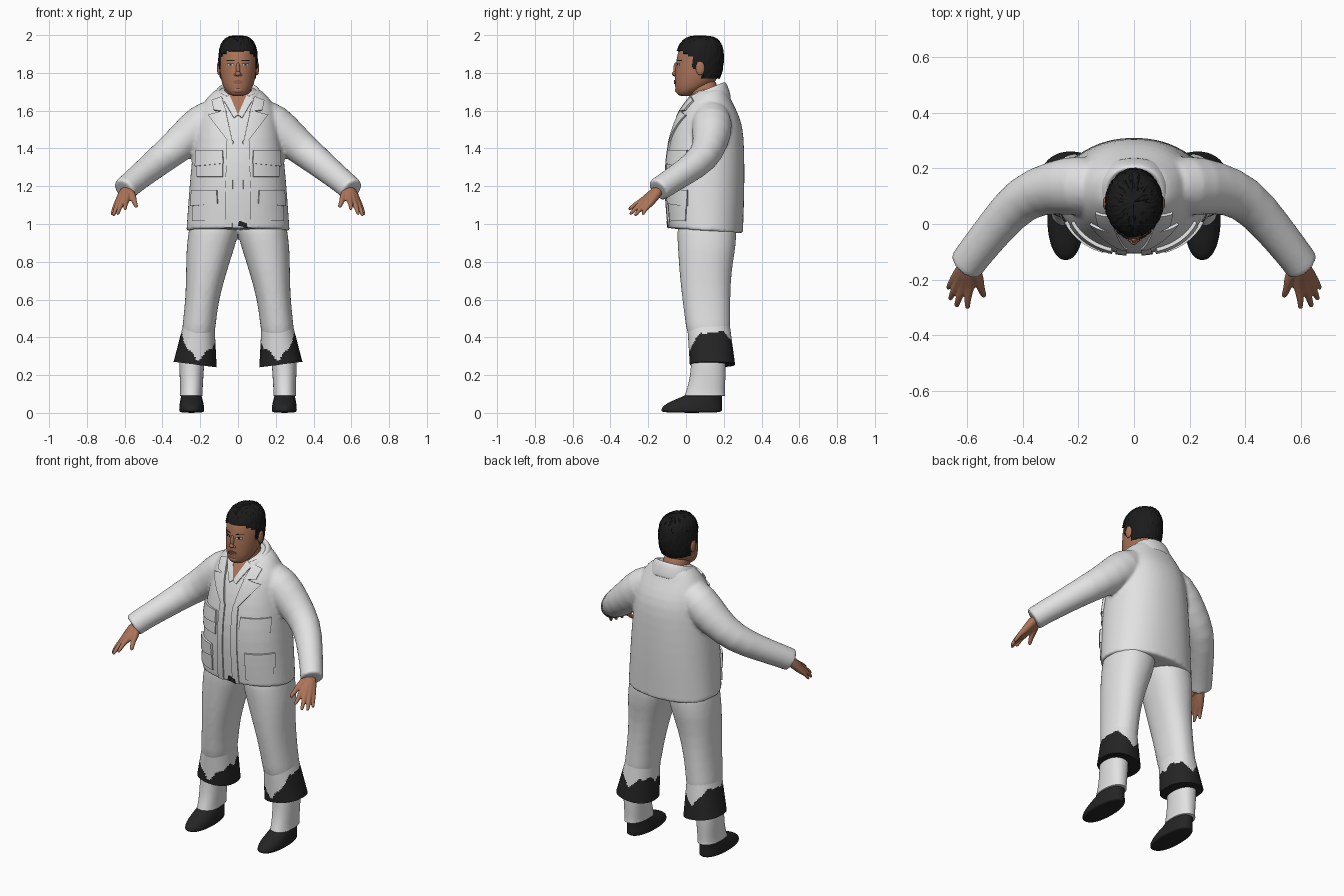
import bpy, bmesh, math, random
from mathutils import Vector
from mathutils.bvhtree import BVHTree

random.seed(4)
if bpy.data.objects.get("Cube"):
    bpy.data.objects.remove(bpy.data.objects["Cube"])
made = []


def material(name, *rgb):
    m = bpy.data.materials.new(name)
    m.use_nodes = True
    m.diffuse_color = (*rgb, 1)
    m.node_tree.nodes["Principled BSDF"].inputs["Base Color"].default_value = (*rgb, 1)
    return m


WHITE = material("white cloth", .76, .76, .76)
DARK = material("dark cloth", .018, .018, .018)
HAIR = material("black hair", .011, .011, .011)
SKIN = material("brown skin", .41, .175, .1)
LIPS = material("lip brown", .31, .115, .075)
EYE = material("eye white", .6, .57, .53)


def skin_rings(bm, rings, closed=True, caps=True):
    rows = [[bm.verts.new(p) for p in r] for r in rings]
    n = len(rows[0])
    for a, b in zip(rows, rows[1:]):
        for i in range(n if closed else n - 1):
            j = (i + 1) % n
            bm.faces.new((a[i], a[j], b[j], b[i]))
    if caps:
        bm.faces.new(rows[0])
        bm.faces.new(rows[-1])


def oval(z, cy, rx, ry, cx=0, tilt=0, gap=0, n=32, power=.9):
    # horizontal ring, starting at the front; gap leaves the front open
    pts = []
    for i in range(n):
        t = gap + (2 * math.pi - 2 * gap) * i / (n - 1 if gap else n)
        s, c = math.sin(t), math.cos(t)
        x = rx * math.copysign(abs(s) ** power, s)
        y = -ry * math.copysign(abs(c) ** power, c)
        pts.append((cx + x, cy + y, z + tilt * y))
    return pts


def tube(bm, path, n=16):
    # round limb along points (x, y, z, radius)
    pts = [Vector(p[:3]) for p in path]
    rings = []
    for i, p in enumerate(pts):
        d = (pts[min(i + 1, len(pts) - 1)] - pts[max(i - 1, 0)]).normalized()
        u = d.cross(Vector((0, 0, 1))).normalized()
        v = d.cross(u)
        rings.append([p + path[i][3] * (u * math.cos(a) + v * math.sin(a))
                      for a in (2 * math.pi * k / n for k in range(n))])
    skin_rings(bm, rings)


def finish(name, bm, mat, mods=()):
    bmesh.ops.recalc_face_normals(bm, faces=bm.faces)
    me = bpy.data.meshes.new(name)
    bm.to_mesh(me)
    bm.free()
    ob = bpy.data.objects.new(name, me)
    bpy.context.collection.objects.link(ob)
    for kind, settings in mods:
        m = ob.modifiers.new(kind, kind)
        for k, v in settings.items():
            setattr(m, k, v)
    bpy.context.view_layer.update()
    dg = bpy.context.evaluated_depsgraph_get()
    baked = bpy.data.meshes.new_from_object(ob.evaluated_get(dg))
    ob.modifiers.clear()
    ob.data = baked
    baked.materials.clear()
    baked.materials.append(mat)
    made.append(ob)
    return ob


SUB = [("SUBSURF", {"levels": 2})]


def fuse(voxel, smooth):
    return [("SUBSURF", {"levels": 1}), ("REMESH", {"mode": "VOXEL", "voxel_size": voxel}),
            ("SMOOTH", {"factor": .5, "iterations": smooth})]


def loft(name, rings, mat, **kw):
    bm = bmesh.new()
    skin_rings(bm, [oval(*r, **kw) for r in rings])
    return finish(name, bm, mat, SUB)


def tree(ob):
    return BVHTree.FromPolygons([v.co for v in ob.data.vertices],
                                [p.vertices[:] for p in ob.data.polygons])


def patch(name, target, corners, mat, t=.008, n=10):
    # four-cornered (x, z) plate laid on the front of a surface
    a, b, c, d = [Vector(p) for p in corners]
    rings, y = [], 0
    for i in range(n + 1):
        row = []
        for j in range(n + 1):
            q = a.lerp(b, j / n).lerp(d.lerp(c, j / n), i / n)
            hit = target.ray_cast(Vector((q.x, -1, q.y)), Vector((0, 1, 0)))[0]
            y = hit.y if hit else y
            row.append((q.x, y, q.y))
        rings.append(row)
    bm = bmesh.new()
    skin_rings(bm, rings, False, False)
    return finish(name, bm, mat, [("SOLIDIFY", {"thickness": 2 * t, "offset": 0})])


def ball(name, loc, scale, mat):
    bm = bmesh.new()
    bmesh.ops.create_uvsphere(bm, u_segments=20, v_segments=12, radius=1)
    for v in bm.verts:
        v.co = Vector(loc) + Vector(a * b for a, b in zip(v.co, scale))
    return finish(name, bm, mat)


# jacket: body and sleeves fused together, with a crisp slanted hem
bm = bmesh.new()
skin_rings(bm, [oval(*r) for r in (
    (.963, .105, .275, .198, 0, -.07), (.964, .105, .275, .198, 0, -.07), (.985, .105, .273, .198, 0, -.06),
    (1.1, .102, .265, .206), (1.25, .1, .254, .211), (1.4, .105, .238, .204),
    (1.52, .118, .22, .184), (1.6, .118, .205, .152), (1.66, .125, .172, .112), (1.7, .127, .135, .092, 0, .1),
    (1.72, .125, .1, .08, 0, .2))])
for s in (-1, 1):
    tube(bm, [(s * x, y, z, r) for x, y, z, r in (
        (.08, .13, 1.6, .09), (.19, .14, 1.53, .115), (.29, .132, 1.438, .098), (.4, .1, 1.35, .084),
        (.495, -.01, 1.272, .072), (.575, -.11, 1.207, .066), (.602, -.148, 1.18, .066), (.603, -.149, 1.179, .066))])
jacket = finish("jacket", bm, WHITE, fuse(.01, 4))
cloth = tree(jacket)

# jacket fronts, lapels and pockets
for s, side in ((1, "left"), (-1, "right")):
    def plate(part, corners, t=.008):
        patch(f"{side}_{part}", cloth, [(s * x, z) for x, z in corners], WHITE, t)
    plate("front_edge", ((.03, .982), (.07, .982), (.06, 1.44), (.025, 1.44)))
    plate("lapel", ((.025, 1.42), (.04, 1.42), (.155, 1.575), (.065, 1.6)), .01)
    plate("collar_leaf", ((.06, 1.59), (.125, 1.6), (.135, 1.65), (.085, 1.67)), .011)
    plate("shirt_collar", ((.0, 1.575), (.022, 1.56), (.08, 1.66), (.045, 1.68)), .008)
    for row, x0, x1, z0, z1 in (("upper", .08, .215, 1.25, 1.39), ("lower", .11, .238, 1.015, 1.18)):
        plate(row + "_pocket", ((x0, z0), (x1, z0), (x1, z1), (x0, z1)), .007)
        plate(row + "_pocket_flap", ((x0 - .004, z1 - .07), (x1 + .004, z1 - .085), (x1, z1), (x0, z1)), .013)
patch("chest_skin", cloth, ((-.004, 1.58), (.004, 1.58), (.05, 1.69), (-.05, 1.69)), SKIN, .006)
patch("belt_end", cloth, ((0, .992), (.05, .982), (.045, 1.005), (.005, 1.017)), DARK, .009)

# collar folded around the neck
bm = bmesh.new()
skin_rings(bm, [oval(z, .105, rx, ry, tilt=.4, gap=.6) for z, rx, ry in (
    (1.65, .085, .09), (1.695, .09, .09), (1.713, .1, .096), (1.7, .116, .108), (1.615, .145, .132))],
    False, False)
finish("collar", bm, WHITE, [("SOLIDIFY", {"thickness": .01, "offset": 0})] + SUB)

# trousers: both thighs fused at the hips
bm = bmesh.new()
for s in (-1, 1):
    skin_rings(bm, [oval(z, cy, rx, ry, cx=s * cx) for z, cy, rx, ry, cx in (
        (1.06, .11, .13, .15, .12), (.95, .11, .133, .158, .13), (.87, .11, .127, .153, .147),
        (.75, .102, .108, .138, .167), (.6, .107, .088, .127, .19), (.45, .118, .088, .118, .208),
        (.38, .123, .088, .113, .213))])
finish("trousers", bm, WHITE, fuse(.011, 6))

for s, side in ((1, "left"), (-1, "right")):
    # flared cuff with a ragged dark lower part and dark underside
    bm = bmesh.new()
    steps = 28
    rings = []
    for i in range(steps + 1):
        f = i / steps
        ring = oval(.48 - .225 * f, .118 + .022 * f, .081 + .033 * f, .112 + .008 * f,
                    cx=s * (.206 + .021 * f), n=80)
        rings.append([(x, y, z + .13 * f * (s * x - .22)) for x, y, z in ring])
    skin_rings(bm, rings)
    cuff = finish(side + "_cuff", bm, WHITE)
    cuff.data.materials.append(DARK)
    for p in cuff.data.polygons:
        c = p.center
        t = math.atan2(s * (c.x - s * .22), -(c.y - .13))
        rise = .15 if t > 0 else .085
        back = .06 if abs(t) > 1.6 else 0
        edge = .275 + rise * min(1, 1.15 * abs(math.sin(t))) + back * -math.cos(t) + .008 * math.sin(9 * t)
        p.material_index = int(c.z < min(edge, .43))

    # lower leg and shoe
    loft(side + "_lower_leg", [(.46, .12, .06, .085, s * .235), (.28, .12, .068, .092, s * .245),
         (.18, .115, .062, .094, s * .246), (.11, .102, .059, .103, s * .247), (.09, .1, .061, .108, s * .248),
         (.089, .1, .061, .108, s * .248)], WHITE)
    loft(side + "_shoe", [(0, .03, .064, .155, s * .245), (.012, .03, .067, .162, s * .245),
         (.035, .032, .066, .159, s * .245), (.062, .055, .061, .135, s * .246),
         (.09, .092, .054, .1, s * .247), (.115, .11, .048, .08, s * .247)], DARK)

    # hand: wrist, knuckle and tip of each finger
    bm = bmesh.new()
    wrist = (s * .592, -.138, 1.187)
    for knuckle, tip, r in (((.555, -.198, 1.145), (.537, -.262, 1.088), .014),
                            ((.588, -.222, 1.128), (.598, -.305, 1.076), .0125),
                            ((.61, -.224, 1.117), (.638, -.298, 1.05), .0125),
                            ((.63, -.213, 1.108), (.661, -.272, 1.042), .012),
                            ((.64, -.192, 1.105), (.669, -.232, 1.047), .011)):
        k, e = (Vector((s * p[0], p[1], p[2])) for p in (knuckle, tip))
        mid = k.lerp(e, .5) + Vector((s * .004, -.002, .004))
        tube(bm, [(*wrist, .03), (*Vector(wrist).lerp(k, .5), .026), (*k, .019),
                  (*mid, r), (*k.lerp(e, .9), r * .85), (*e, r * .5)], 12)
    finish(side + "_hand", bm, SKIN, fuse(.0045, 4))

# neck and head
loft("neck", [(1.6, .1, .08, .075), (1.68, .095, .074, .075), (1.78, .09, .068, .075)], SKIN)
skull = [(1.676, -.005, .03, .03), (1.692, .003, .053, .053), (1.72, .03, .077, .088), (1.77, .056, .092, .116),
         (1.82, .064, .097, .121), (1.87, .07, .099, .121), (1.92, .073, .094, .114), (1.96, .076, .074, .09),
         (1.983, .076, .04, .05)]
head = loft("head", skull, SKIN, power=1)
face = tree(head)
ball("nose_bridge", (0, -.055, 1.82), (.011, .012, .035), SKIN)
ball("nose_tip", (0, -.061, 1.795), (.014, .014, .013), SKIN)
patch("upper_lip", face, ((-.028, 1.753), (.028, 1.753), (.012, 1.762), (-.012, 1.762)), LIPS, .005)
patch("lower_lip", face, ((-.016, 1.741), (.016, 1.741), (.026, 1.752), (-.026, 1.752)), LIPS, .006)
ball("chin", (0, -.038, 1.708), (.03, .02, .018), SKIN)
for s, side in ((1, "left"), (-1, "right")):
    ball(side + "_nostril", (s * .013, -.054, 1.79), (.009, .011, .008), SKIN)
    ball(side + "_ear", (s * .101, .075, 1.825), (.011, .024, .037), SKIN)
    for part, x0, x1, z0, z1, mat, t in (("brow", .018, .06, 1.863, 1.867, HAIR, .003),
                                         ("lash", .02, .056, 1.838, 1.85, HAIR, .0015),
                                         ("eye", .023, .053, 1.84, 1.847, EYE, .0025),
                                         ("iris", .034, .042, 1.84, 1.848, HAIR, .0035)):
        patch(f"{side}_{part}", face, ((s * x0, z0), (s * x1, z0), (s * x1, z1), (s * x0, z1)), mat, t, 4)

# short hair: shell over the skull, trimmed to a hairline
bm = bmesh.new()
skin_rings(bm, [oval(z + (.014 if z > 1.9 else 0), cy + .003, rx + .006, ry + .008, power=1)
                for z, cy, rx, ry in skull[2:]])
hair = finish("hair_shell", bm, HAIR, SUB)
bm = bmesh.new()
bm.from_mesh(hair.data)
made.remove(hair)
bpy.data.objects.remove(hair)


def hairline(y):
    if y < .035:
        return 1.91 - .5 * max(0, y + .02)
    return 1.815 if y < .058 else 1.86 if y < .09 else 1.765


bmesh.ops.delete(bm, geom=[f for f in bm.faces if f.calc_center_median().z < hairline(f.calc_center_median().y)],
                 context="FACES")
bm.normal_update()
for v in bm.verts:
    v.co += v.normal * random.uniform(-.003, .003)
finish("hair", bm, HAIR, [("SOLIDIFY", {"thickness": .012, "offset": -1})])

# smooth shading with kept edges
bpy.ops.object.select_all(action="DESELECT")
for ob in made:
    ob.select_set(True)
bpy.context.view_layer.objects.active = made[0]
bpy.ops.object.shade_smooth_by_angle(angle=math.radians(50))
